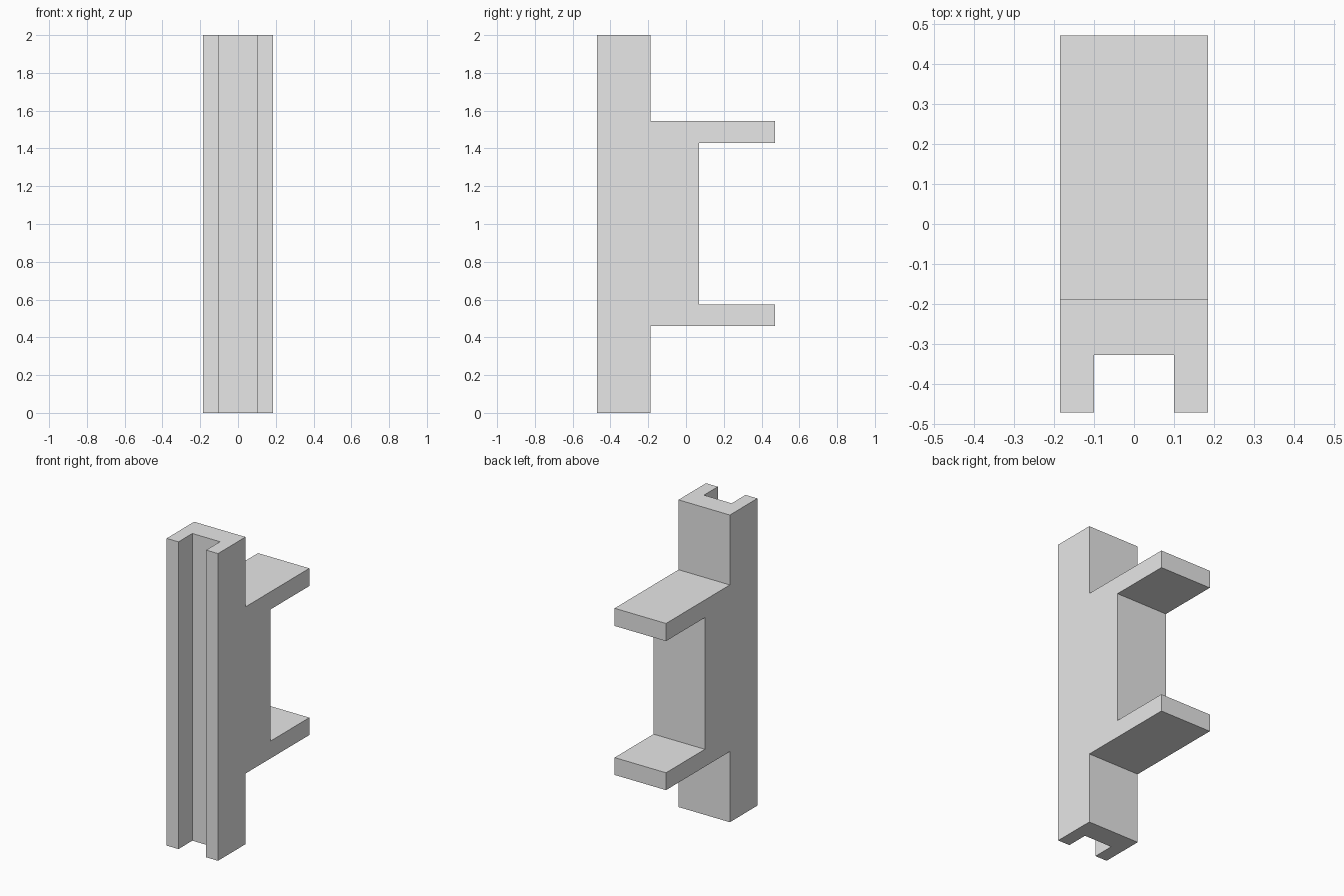
import bpy
import bmesh

cube = bpy.data.objects.get("Cube")
if cube:
    bpy.data.objects.remove(cube, do_unlink=True)

# Single grey material
grey = bpy.data.materials.new("light grey")
grey.use_nodes = True
colour = (0.8, 0.8, 0.8, 1)
grey.diffuse_color = colour
grey.node_tree.nodes["Principled BSDF"].inputs["Base Color"].default_value = colour

HALF_WIDTH = 0.185
HEIGHT = 2.0
FRONT, RAIL_BACK, WEB_BACK, ARM_END = -0.47, -0.187, 0.07, 0.47
LOW_ARM, HIGH_ARM = (0.46, 0.573), (1.43, 1.545)
GROOVE_HALF, GROOVE_FLOOR = 0.1, -0.327


def extrude_profile(name, points, offset):
    """Fill a closed outline and sweep it along the offset."""
    bm = bmesh.new()
    face = bm.faces.new([bm.verts.new(p) for p in points])
    swept = bmesh.ops.extrude_face_region(bm, geom=[face])
    moved = [g for g in swept["geom"] if isinstance(g, bmesh.types.BMVert)]
    bmesh.ops.translate(bm, verts=moved, vec=offset)
    bmesh.ops.recalc_face_normals(bm, faces=bm.faces)
    mesh = bpy.data.meshes.new(name)
    bm.to_mesh(mesh)
    bm.free()
    mesh.materials.append(grey)
    obj = bpy.data.objects.new(name, mesh)
    bpy.context.collection.objects.link(obj)
    return obj


# Rail, web and two arms as one side outline
side = [
    (FRONT, 0), (RAIL_BACK, 0),
    (RAIL_BACK, LOW_ARM[0]), (ARM_END, LOW_ARM[0]),
    (ARM_END, LOW_ARM[1]), (WEB_BACK, LOW_ARM[1]),
    (WEB_BACK, HIGH_ARM[0]), (ARM_END, HIGH_ARM[0]),
    (ARM_END, HIGH_ARM[1]), (RAIL_BACK, HIGH_ARM[1]),
    (RAIL_BACK, HEIGHT), (FRONT, HEIGHT),
]
bracket = extrude_profile("grooved_bracket",
                          [(-HALF_WIDTH, y, z) for y, z in side],
                          (2 * HALF_WIDTH, 0, 0))

# Groove running the full height of the front
margin = 0.1
groove = [
    (-GROOVE_HALF, FRONT - margin), (GROOVE_HALF, FRONT - margin),
    (GROOVE_HALF, GROOVE_FLOOR), (-GROOVE_HALF, GROOVE_FLOOR),
]
cutter = extrude_profile("groove_cutter",
                         [(x, y, -margin) for x, y in groove],
                         (0, 0, HEIGHT + 2 * margin))
cutter.hide_render = True

cut = bracket.modifiers.new("groove", 'BOOLEAN')
cut.operation = 'DIFFERENCE'
cut.solver = 'EXACT'
cut.object = cutter
bpy.context.view_layer.objects.active = bracket
bpy.ops.object.modifier_apply(modifier=cut.name)
bpy.data.objects.remove(cutter, do_unlink=True)
